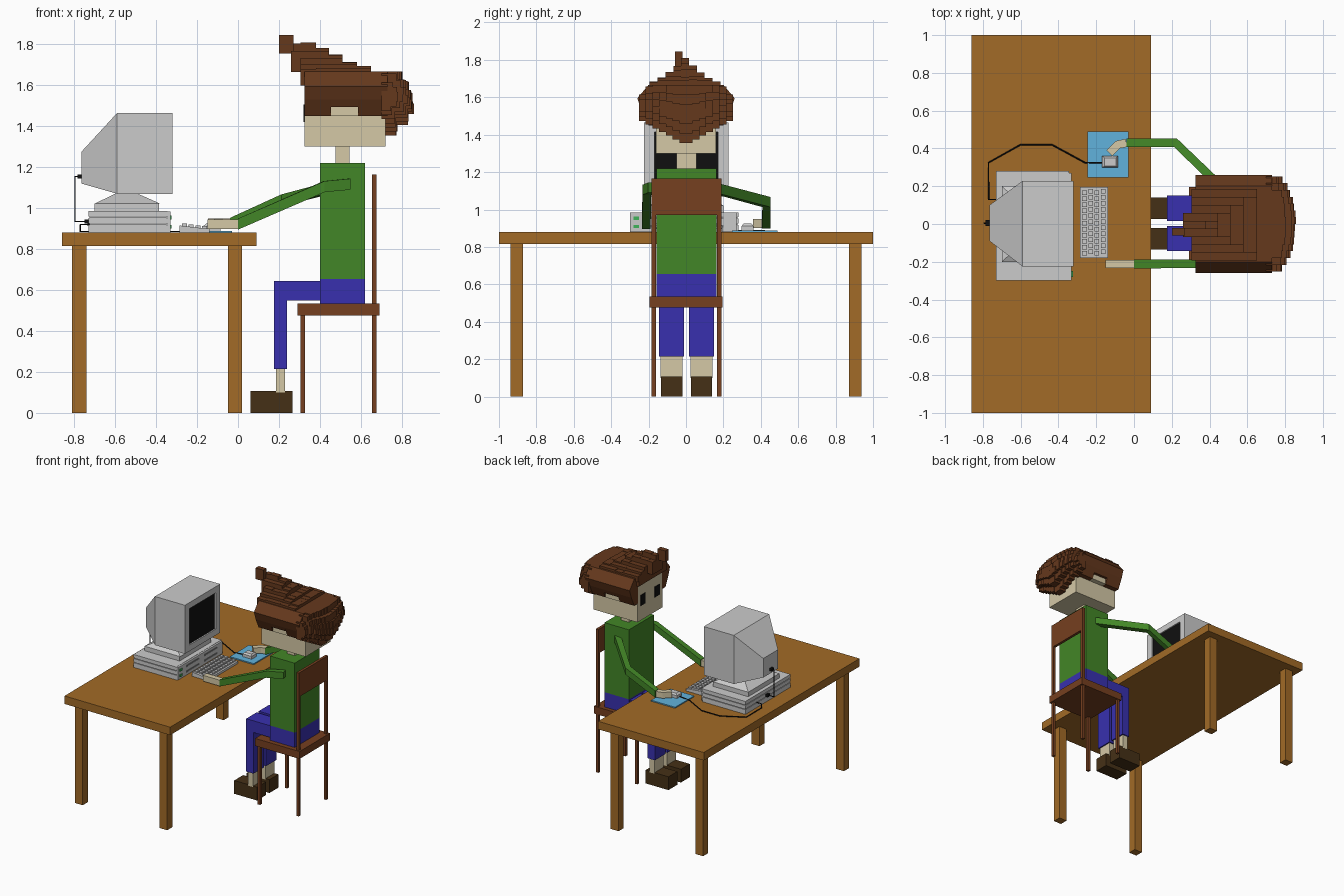
import bpy, bmesh, math, random
from mathutils import Vector

if "Cube" in bpy.data.objects:
    bpy.data.objects.remove(bpy.data.objects["Cube"])

random.seed(4)


def mat(name, r, g, b):
    m = bpy.data.materials.new(name)
    m.diffuse_color = (r, g, b, 1)
    m.use_nodes = True
    m.node_tree.nodes["Principled BSDF"].inputs["Base Color"].default_value = m.diffuse_color
    return m


WOOD = mat("wood", .36, .145, .02)
RED_WOOD = mat("red_wood", .18, .05, .014)
HAIR = mat("hair", .13, .04, .012)
GREEN = mat("green_cloth", .055, .24, .02)
BLUE = mat("blue_cloth", .04, .03, .43)
SKIN = mat("skin", .66, .58, .38)
SHOE = mat("shoe_brown", .06, .03, .008)
BLACK = mat("black", .005, .005, .005)
PAD = mat("pad_blue", .12, .45, .72)
GREY = mat("mid_grey", .25, .25, .25)
LAMP = mat("lamp_green", .05, .45, .1)


def finish(name, bm, material=None):
    bmesh.ops.recalc_face_normals(bm, faces=bm.faces)
    me = bpy.data.meshes.new(name)
    bm.to_mesh(me)
    bm.free()
    ob = bpy.data.objects.new(name, me)
    bpy.context.collection.objects.link(ob)
    if material:
        me.materials.append(material)
    return ob


def boxes(name, items, material=None):
    """Each item is x0, x1, y0, y1, z0, z1."""
    bm = bmesh.new()
    for x0, x1, y0, y1, z0, z1 in items:
        vs = bmesh.ops.create_cube(bm, size=1)["verts"]
        for v in vs:
            v.co = (x0 + (v.co.x + .5) * (x1 - x0),
                    y0 + (v.co.y + .5) * (y1 - y0),
                    z0 + (v.co.z + .5) * (z1 - z0))
    return finish(name, bm, material)


def loft(name, rings, material=None):
    bm = bmesh.new()
    vs = [[bm.verts.new(p) for p in r] for r in rings]
    n = len(vs[0])
    for a, b in zip(vs, vs[1:]):
        for i in range(n):
            bm.faces.new((a[i], a[(i + 1) % n], b[(i + 1) % n], b[i]))
    bm.faces.new(vs[0])
    bm.faces.new(vs[-1])
    return finish(name, bm, material)


def rect_x(x, y0, y1, z0, z1):
    return [(x, y0, z0), (x, y1, z0), (x, y1, z1), (x, y0, z1)]


def rect_z(z, x0, x1, y0, y1):
    return [(x0, y0, z), (x1, y0, z), (x1, y1, z), (x0, y1, z)]


def limb(name, pts, material, w=.023, h=.027):
    """Square limb along a path, with mitred joints."""
    pts = [Vector(p) for p in pts]
    rings = []
    for i, p in enumerate(pts):
        a = (p - pts[max(i - 1, 0)]).xy
        b = (pts[min(i + 1, len(pts) - 1)] - p).xy
        t = (a.normalized() + b.normalized()).normalized()
        s = Vector((-t.y, t.x, 0)) * w
        u = Vector((0, 0, h))
        rings.append([p - s - u, p + s - u, p + s + u, p - s + u])
    return loft(name, rings, material)


def cable(name, pts, r=.004):
    cu = bpy.data.curves.new(name, "CURVE")
    cu.dimensions = "3D"
    cu.bevel_depth = r
    cu.bevel_resolution = 1
    cu.use_fill_caps = True
    sp = cu.splines.new("POLY")
    sp.points.add(len(pts) - 1)
    for q, p in zip(sp.points, pts):
        q.co = (*p, 1)
    cu.materials.append(BLACK)
    bpy.context.collection.objects.link(bpy.data.objects.new(name, cu))


# Table
boxes("table_top", [(-.86, .09, -1, 1, .815, .88)], WOOD)
boxes("table_legs", [(x, x + .07, y - .033, y + .033, 0, .815)
                     for x in (-.81, -.05) for y in (-.905, .905)], WOOD)

# Chair
boxes("chair_seat", [(.29, .69, -.195, .195, .475, .535)], RED_WOOD)
boxes("chair_legs", [(x, x + .022, y - .012, y + .012, 0, top)
                     for x, top in ((.305, .475), (.655, 1.165)) for y in (-.173, .178)], RED_WOOD)
boxes("chair_back", [(.655, .677, -.185, .19, .97, 1.165)], RED_WOOD)

# Body and legs
boxes("torso", [(.40, .62, -.158, .162, .655, 1.22)], GREEN)
boxes("hips", [(.40, .62, -.158, .162, .535, .655)], BLUE)
for side, y in (("left", -.077), ("right", .083)):
    loft(side + "_trouser_leg",
         [[(x, yy, z) for x, z in ((.40, .55), (.40, .645), (.175, .645),
                                   (.175, .215), (.24, .215), (.24, .55))]
          for yy in (y - .067, y + .067)], BLUE)
    boxes(side + "_ankle", [(.185, .23, y - .058, y + .058, .10, .22)], SKIN)
    boxes(side + "_shoe", [(.06, .265, y - .057, y + .057, 0, .108)], SHOE)

# Arms and hands
limb("left_arm", [(.545, -.18, 1.117), (.42, -.21, 1.105), (0, -.212, .922)], GREEN)
boxes("left_hand", [(-.15, 0, -.234, -.19, .897, .945)], SKIN)
limb("right_arm", [(.51, .15, 1.115), (.22, .43, 1.04), (-.04, .43, .925)], GREEN)
limb("right_hand", [(-.04, .43, .925), (-.085, .42, .925), (-.13, .375, .925)], SKIN, .022, .024)

# Head
boxes("neck", [(.475, .545, -.05, .055, 1.21, 1.31)], SKIN)
boxes("head", [(.325, .72, -.16, .16, 1.30, 1.62)], SKIN)
boxes("ears", [(.455, .585, y - .03, y + .03, 1.45, 1.495) for y in (-.17, .17)], SKIN)
boxes("eyes", [(.32, .33, y - .03, y + .03, 1.42, 1.505) for y in (-.09, .09)], BLACK)

# Hair cap: arch profile with a notch over each ear
def arch(low, inset):
    half = [(.155, 1.60), (.155, low), (inset, low), (.238, 1.53), (.26, 1.595), (.2, 1.667)]
    return half + [(-y, z) for y, z in reversed(half)]


for name, x0, x1, low, inset in (("hair_front", .325, .455, 1.45, .2),
                                 ("hair_over_ears", .455, .585, 1.495, .222),
                                 ("hair_rear", .585, .73, 1.45, .2)):
    loft(name, [[(x, y, z) for y, z in arch(low, inset)] for x in (x0, x1)], HAIR)
boxes("fringe", [(.305, .335, -.19, .17, 1.60, 1.667)], HAIR)

# Back hair: staggered blocks on a rounded shape
back = []
n, w = 14, .036
for i in range(n):
    yc = (i - (n - 1) / 2) * w
    ay = abs(yc)
    bottom = 1.345 + .55 * ay
    top = 1.667 - max(0, ay - .19) * 1.2
    rows = 6
    for k in range(rows):
        z0 = bottom + (top - bottom) * k / rows
        z1 = bottom + (top - bottom) * (k + 1) / rows
        reach = (.78, .835, .86, .855, .84, .805)[k] - .72
        x = .72 + reach * math.sqrt(max(.03, 1 - (ay / .265) ** 2)) - random.uniform(0, .008)
        back.append((.70, x, yc - w / 2, yc + w / 2, z0, z1))
boxes("back_hair", back, HAIR)

# Swept-up tuft: steps falling to the rear and to both sides
tuft = [(.20, .27, -.06, -.02, 1.755, 1.845)]
steps = [(.26, .305, 1.81, 1.665), (.305, .38, 1.81, 1.64), (.38, .445, 1.785, 1.64),
         (.445, .51, 1.75, 1.64), (.51, .58, 1.715, 1.64), (.58, .65, 1.695, 1.64)]
for s, (x0, x1, top, low) in enumerate(steps):
    for j in range(-4, 5):
        y = j * .042 - .005
        side = (1.81, 1.77, 1.735, 1.705, 1.685)[abs(j)]
        if s == 0 and abs(j) > 1:
            continue
        z = min(top, side) - random.uniform(0, .006)
        tuft.append((x0, x1, y - .021, y + .021, low, z))
boxes("hair_tuft", tuft, HAIR)

# Monitor with recessed screen
loft("monitor_shell", [rect_x(-.765, -.09, .10, 1.12, 1.275),
                       rect_x(-.59, -.225, .228, 1.07, 1.465),
                       rect_x(-.335, -.225, .228, 1.07, 1.465)])
boxes("screen_frame", [(-.335, -.32, -.225, -.168, 1.07, 1.465), (-.335, -.32, .172, .228, 1.07, 1.465),
                       (-.335, -.32, -.168, .172, 1.07, 1.12), (-.335, -.32, -.168, .172, 1.415, 1.465)])
boxes("screen", [(-.34, -.331, -.168, .172, 1.12, 1.415)], BLACK)
loft("monitor_swivel", [rect_z(1.022, -.70, -.38, -.2, .2), rect_z(1.075, -.59, -.50, -.10, .10)])
boxes("monitor_foot", [(-.70, -.385, -.2, .2, .985, 1.022)])

# Computer case
boxes("case_shell", [(-.73, -.345, -.30, .28, z0, z1) for z0, z1 in ((.88, .918), (.926, .952), (.96, .985))])
boxes("case_core", [(-.725, -.35, -.295, .275, .885, .98)], GREY)
boxes("case_bezel", [(-.345, -.33, -.30, .27, .882, .983)])
boxes("drive_slots", [(-.335, -.326, y, y + .16, z, z + .012)
                      for y in (-.19, .04) for z in (.905, .95)], GREY)
boxes("case_buttons", [(-.335, -.324, -.28, -.25, z, z + .018) for z in (.90, .945)], LAMP)

# Keyboard
loft("keyboard_base", [[(x, y, z) for x, z in ((-.286, .88), (-.138, .88), (-.138, .898), (-.286, .915))]
                       for y in (-.18, .195)])
keys = []
for r in range(4):
    for c in range(11):
        x, y = -.262 + r * .033, -.155 + c * .032 + (r % 2) * .008
        z = .912 - r * .004
        keys.append((x - .012, x + .012, y - .012, y + .012, z - .02, z + .012))
boxes("keys", keys)

# Mouse, pad and cables
boxes("mouse_pad", [(-.245, -.03, .245, .49, .88, .889)], PAD)
loft("mouse", [rect_z(.889, -.17, -.085, .298, .36), rect_z(.912, -.17, -.085, .298, .36),
               rect_z(.925, -.155, -.095, .308, .35)])
cable("mouse_cable", [(-.165, .325, .895), (-.26, .325, .886), (-.435, .42, .886), (-.60, .42, .886),
                      (-.77, .325, .886), (-.77, .13, .886), (-.77, .13, .92), (-.725, .13, .92)])
cable("monitor_cable", [(-.76, .005, 1.155), (-.795, .005, 1.155), (-.795, .005, .935), (-.725, .005, .935)])
boxes("cable_plugs", [(-.785, -.755, -.01, .02, 1.145, 1.165), (-.75, -.725, -.01, .02, .925, .945)], BLACK)
